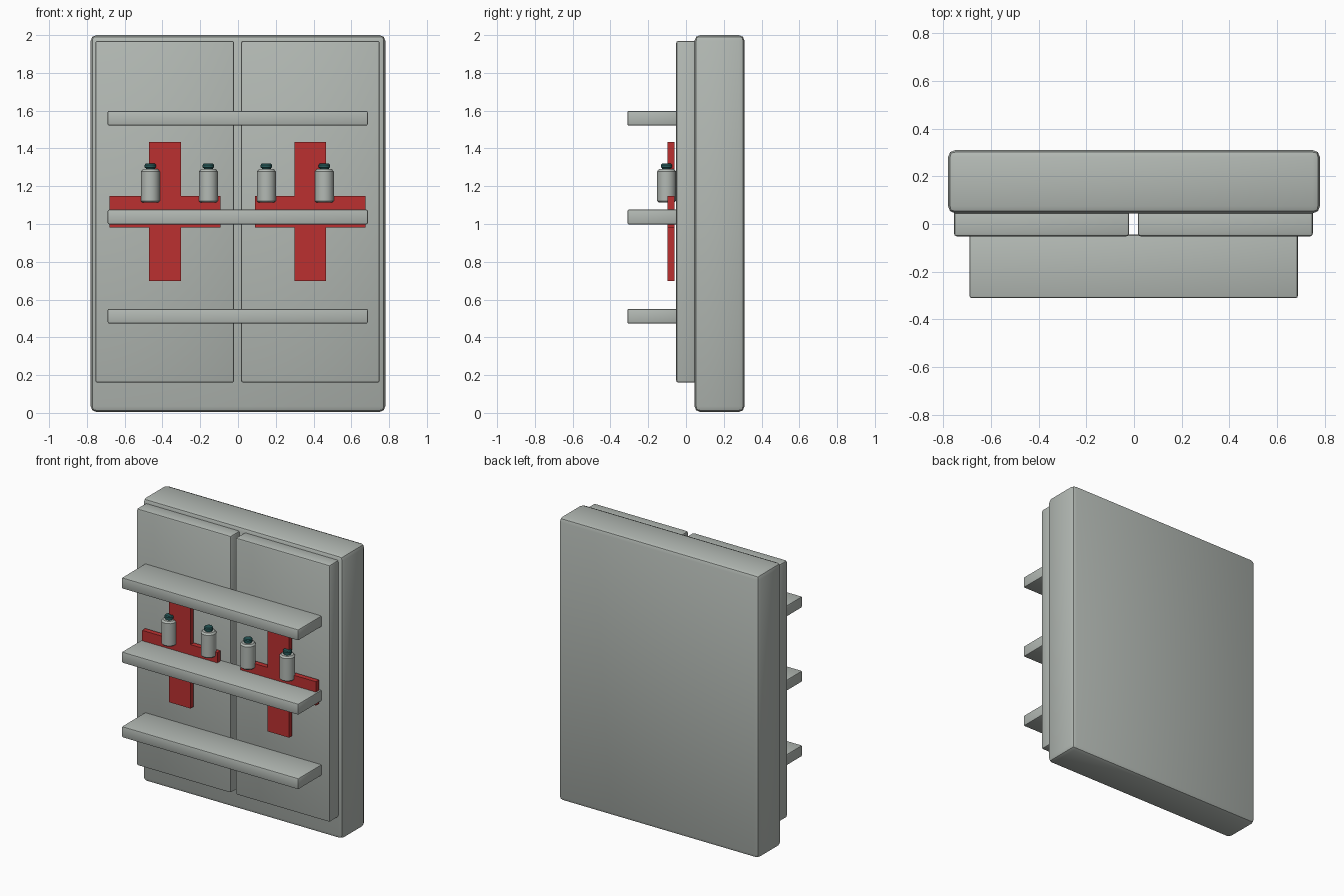
import bpy, bmesh, math

if "Cube" in bpy.data.objects:
    bpy.data.objects.remove(bpy.data.objects["Cube"])


def material(name, rgb):
    m = bpy.data.materials.new(name)
    m.diffuse_color = (*rgb, 1)
    m.use_nodes = True
    m.node_tree.nodes["Principled BSDF"].inputs["Base Color"].default_value = m.diffuse_color
    return m


GREY = material("pale grey", (0.45, 0.485, 0.455))
RED = material("red", (0.50, 0.03, 0.03))
TEAL = material("dark teal", (0.02, 0.10, 0.10))


def finish(name, bm, mat):
    bmesh.ops.recalc_face_normals(bm, faces=bm.faces)
    me = bpy.data.meshes.new(name)
    bm.to_mesh(me)
    bm.free()
    me.materials.append(mat)
    ob = bpy.data.objects.new(name, me)
    bpy.context.collection.objects.link(ob)
    return ob


def box(name, lo, hi, mat, bevel=0.0, segments=2):
    bm = bmesh.new()
    bmesh.ops.create_cube(bm, size=1)
    for v in bm.verts:
        for i in range(3):
            v.co[i] = hi[i] if v.co[i] > 0 else lo[i]
    if bevel:
        bmesh.ops.bevel(bm, geom=bm.edges[:], offset=bevel, segments=segments,
                        profile=0.5, affect='EDGES')
    return finish(name, bm, mat)


def lathe(name, profile, centre, mat, sides=16):
    """Closed round solid from (radius, height) rings."""
    bm = bmesh.new()
    rings = []
    for r, z in profile:
        rings.append([bm.verts.new((centre[0] + r * math.cos(2 * math.pi * k / sides),
                                    centre[1] + r * math.sin(2 * math.pi * k / sides), z))
                      for k in range(sides)])
    for a, b in zip(rings, rings[1:]):
        for k in range(sides):
            n = (k + 1) % sides
            bm.faces.new((a[k], a[n], b[n], b[k]))
    bm.faces.new(rings[0])
    bm.faces.new(rings[-1])
    return finish(name, bm, mat)


def cross(name, cx, cz, mat):
    """Extruded plus-shaped panel in one piece."""
    w, h, t = 0.293, 0.368, 0.084
    dz = 1.065 - cz
    quarter = [(t, -h), (t, dz - t), (w, dz - t), (w, dz + t), (t, dz + t), (t, h)]
    outline = quarter + [(-x, z) for x, z in reversed(quarter)]
    bm = bmesh.new()
    face = bm.faces.new([bm.verts.new((cx + x, -0.097, cz + z)) for x, z in outline])
    ext = bmesh.ops.extrude_face_region(bm, geom=[face])
    bmesh.ops.translate(bm, vec=(0, 0.035, 0),
                        verts=[g for g in ext["geom"] if isinstance(g, bmesh.types.BMVert)])
    return finish(name, bm, mat)


# Cabinet body and its two doors
box("cabinet_body", (-0.78, 0.045, 0.005), (0.78, 0.31, 2.0), GREY, 0.03)
box("left_door", (-0.755, -0.052, 0.16), (-0.02, 0.06, 1.97), GREY, 0.012)
box("right_door", (0.016, -0.052, 0.16), (0.75, 0.06, 1.97), GREY, 0.012)

# Three shelves
for label, z in (("lower", 0.473), ("middle", 0.998), ("upper", 1.521)):
    box(label + "_shelf", (-0.69, -0.31, z), (0.687, -0.045, z + 0.078), GREY, 0.008)

# Red crosses, one per door
cross("left_cross", -0.386, 1.067, RED)
cross("right_cross", 0.382, 1.067, RED)

# Row of bottles with caps
for i in range(4):
    c = (-0.464 + 0.307 * i, -0.103)
    lathe(f"bottle_{i + 1}", [(0.042, 1.114), (0.05, 1.122), (0.05, 1.278), (0.04, 1.29)], c, GREY)
    lathe(f"bottle_cap_{i + 1}", [(0.024, 1.285), (0.024, 1.296), (0.03, 1.299),
                                  (0.03, 1.313), (0.025, 1.319)], c, TEAL)

# Smooth shading with sharp edges kept
bpy.ops.object.select_all(action='DESELECT')
for ob in bpy.context.scene.objects:
    if not ob.name.endswith("cross"):
        ob.select_set(True)
        bpy.context.view_layer.objects.active = ob
bpy.ops.object.shade_smooth_by_angle(angle=math.radians(30))
